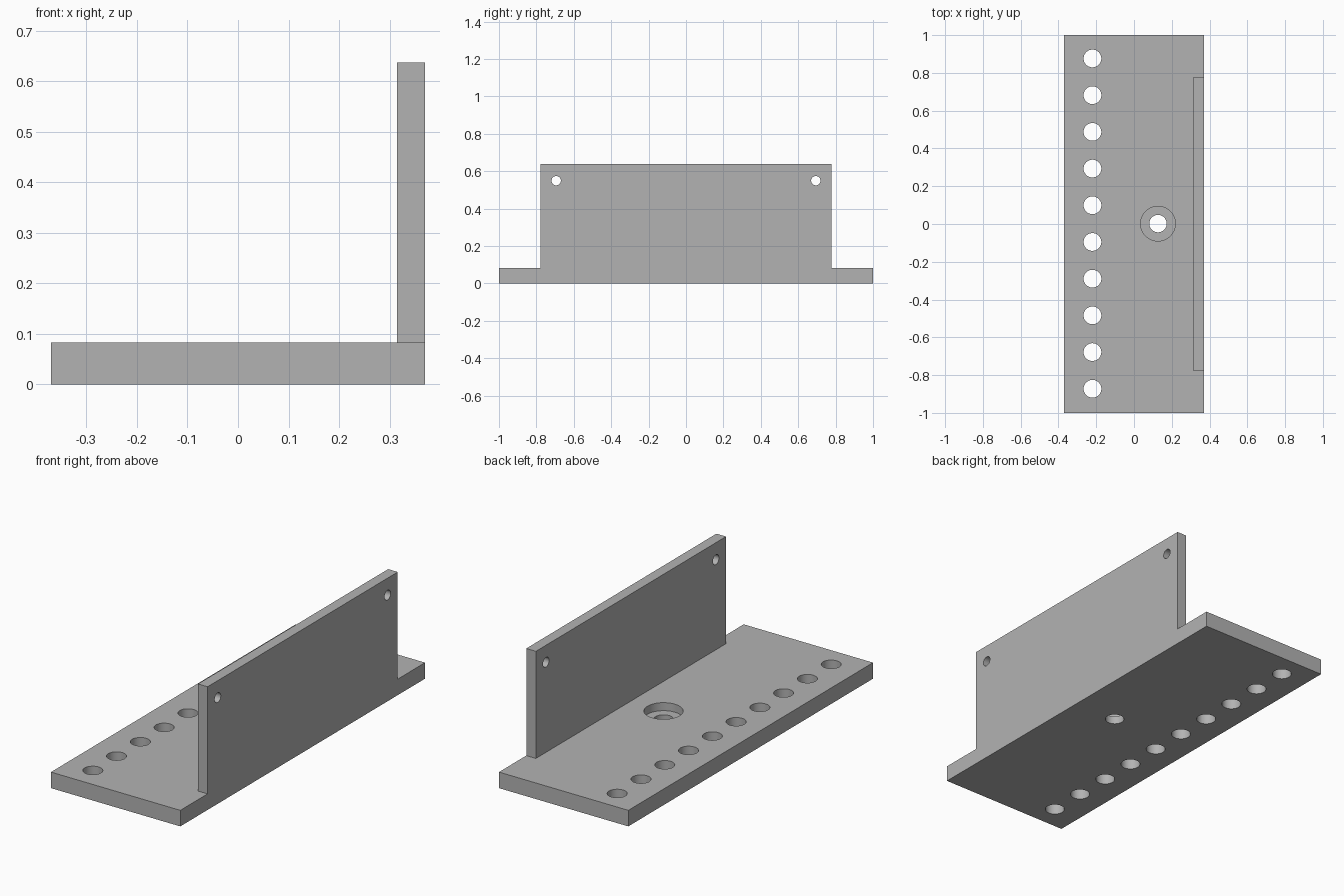
import bpy
import math

default_cube = bpy.data.objects.get("Cube")
if default_cube:
    bpy.data.objects.remove(default_cube, do_unlink=True)

grey = bpy.data.materials.new("plain grey")
grey.use_nodes = True
colour = (0.45, 0.45, 0.45, 1)
grey.diffuse_color = colour
grey.node_tree.nodes["Principled BSDF"].inputs["Base Color"].default_value = colour

HALF_W, BASE_H = 0.37, 0.083
WALL_X, WALL_Y, WALL_TOP = 0.315, 0.777, 0.637


def box(name, low, high):
    centre = [(a + b) / 2 for a, b in zip(low, high)]
    bpy.ops.mesh.primitive_cube_add(size=1, location=centre)
    obj = bpy.context.object
    obj.name = name
    obj.scale = [b - a for a, b in zip(low, high)]
    bpy.ops.object.transform_apply(location=False, rotation=False, scale=True)
    obj.data.materials.append(grey)
    return obj


def drill(target, centre, radius, depth, along_x=False):
    """Cut a round hole through the target and discard the cutter."""
    turn = (0, math.pi / 2, 0) if along_x else (0, 0, 0)
    bpy.ops.mesh.primitive_cylinder_add(vertices=48, radius=radius, depth=depth,
                                        location=centre, rotation=turn)
    cutter = bpy.context.object
    cutter.hide_render = True
    cutter.data.materials.append(grey)
    cut = target.modifiers.new("hole", "BOOLEAN")
    cut.operation, cut.solver, cut.object = "DIFFERENCE", "EXACT", cutter
    bpy.context.view_layer.objects.active = target
    bpy.ops.object.modifier_apply(modifier=cut.name)
    bpy.data.objects.remove(cutter, do_unlink=True)


# Base plate with a row of ten holes and one counterbored hole
base = box("base_plate", (-HALF_W, -1, 0), (HALF_W, 1, BASE_H))
for i in range(10):
    drill(base, (-0.22, 0.002 + (i - 4.5) * 0.1943, BASE_H / 2), 0.047, 0.3)
drill(base, (0.127, 0.002, BASE_H / 2), 0.046, 0.3)
drill(base, (0.127, 0.002, BASE_H), 0.092, BASE_H)

# Upright plate with a small hole near each top corner
wall = box("upright_plate", (WALL_X, -WALL_Y, BASE_H), (HALF_W, WALL_Y, WALL_TOP))
for side in (-1, 1):
    drill(wall, ((WALL_X + HALF_W) / 2, side * 0.694, 0.549), 0.025, 0.3, along_x=True)

# Smooth hole walls, crisp plate edges
for obj in (base, wall):
    bpy.ops.object.select_all(action="DESELECT")
    obj.select_set(True)
    bpy.context.view_layer.objects.active = obj
    bpy.ops.object.shade_smooth_by_angle(angle=math.radians(30))
